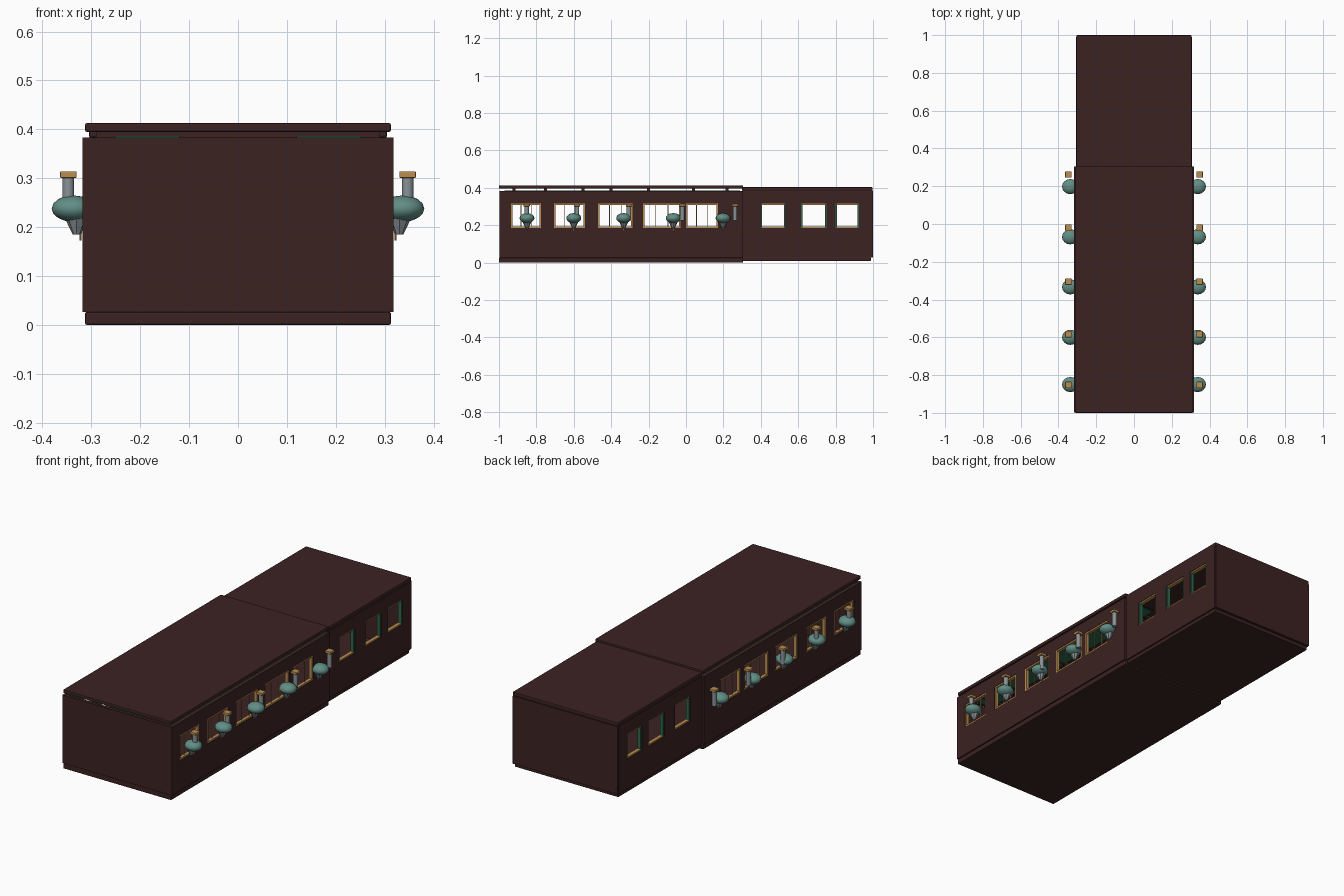
import bpy, math

cube = bpy.data.objects.get("Cube")
if cube:
    bpy.data.objects.remove(cube)


def material(name, colour):
    m = bpy.data.materials.new(name)
    m.use_nodes = True
    m.diffuse_color = (*colour, 1)
    m.node_tree.nodes["Principled BSDF"].inputs["Base Color"].default_value = (*colour, 1)
    return m


BROWN = material("dark brown", (0.045, 0.016, 0.016))
GREEN = material("deep green", (0.025, 0.14, 0.075))
GOLD = material("brass", (0.5, 0.27, 0.08))
TEAL = material("teal grey", (0.12, 0.27, 0.235))
GREY = material("steel grey", (0.25, 0.29, 0.31))


def finish(obj, name, mat):
    obj.name = name
    obj.data.materials.append(mat)
    return obj


def box(name, xs, ys, zs, mat, bevel=0):
    spans = [sorted(s) for s in (xs, ys, zs)]
    bpy.ops.mesh.primitive_cube_add(size=1, location=[sum(s) / 2 for s in spans])
    obj = finish(bpy.context.object, name, mat)
    obj.scale = [s[1] - s[0] for s in spans]
    bpy.ops.object.transform_apply(location=False, rotation=False, scale=True)
    if bevel:
        mod = obj.modifiers.new("soft edges", "BEVEL")
        mod.width, mod.segments = bevel, 2
    return obj


def rod(name, x, y, z0, z1, r0, r1, mat, sides=12):
    bpy.ops.mesh.primitive_cone_add(vertices=sides, radius1=r0, radius2=r1, depth=z1 - z0,
                                    location=(x, y, (z0 + z1) / 2))
    obj = finish(bpy.context.object, name, mat)
    bpy.ops.object.shade_smooth_by_angle(angle=math.radians(35))
    return obj


def pierced_wall(name, xs, ys, zs, sill, head, windows, mat):
    """Side wall made of a lower panel, an upper panel and piers between windows."""
    box(name + "_lower", xs, ys, (zs[0], sill), mat)
    box(name + "_upper", xs, ys, (head, zs[1]), mat)
    edges = [ys[0]] + [y for w in windows for y in w] + [ys[1]]
    for a, b in zip(edges[::2], edges[1::2]):
        box(name + "_pier", xs, (a, b), (sill, head), mat)


def window_frame(name, xs, ys, zs, side_mat, rail_mat, t):
    for y, d in ((ys[0], t), (ys[1], -t)):
        box(name + "_jamb", xs, (y, y + d), zs, side_mat)
    for z, d in ((zs[0], t), (zs[1], -t)):
        box(name + "_rail", xs, (ys[0] + t, ys[1] - t), (z, z + d), rail_mat)


SILL, HEAD = 0.185, 0.315
FRONT_WINDOWS = [(-0.935, -0.775), (-0.705, -0.54), (-0.47, -0.285), (-0.23, -0.03), (0.0, 0.17)]
REAR_WINDOWS = [(0.40, 0.53), (0.615, 0.75), (0.80, 0.925)]

# Front coach: floor, roof, end wall
box("front_floor", (-0.313, 0.313), (-1, 0.305), (0, 0.027), BROWN, 0.004)
box("front_roof", (-0.313, 0.313), (-1, 0.305), (0.395, 0.413), BROWN, 0.004)
box("front_end_wall", (-0.313, 0.313), (-0.998, -0.982), (0.027, 0.383), BROWN)
for x in (-0.12, 0.12):
    box("ceiling_beam", (x * 2.1, x), (-0.97, 0.29), (0.383, 0.386), GREEN)
for y in (-0.92, -0.75, -0.55, -0.40, -0.20, 0.04, 0.22):
    box("roof_rib", (-0.29, 0.29), (y - 0.008, y + 0.008), (0.382, 0.396), BROWN)

# Rear coach: floor, roof, end wall
box("rear_floor", (-0.3, 0.3), (0.3, 0.988), (0.008, 0.028), BROWN, 0.003)
box("rear_roof", (-0.305, 0.305), (0.3, 0.998), (0.383, 0.403), BROWN, 0.004)
box("rear_end_wall", (-0.303, 0.303), (0.98, 1), (0.028, 0.383), BROWN)

for s, side in ((1, "left"), (-1, "right")):
    # Side walls with green inner lining
    pierced_wall(side + "_front_wall", (s * 0.305, s * 0.318), (-0.998, 0.305),
                 (0.027, 0.383), SILL, HEAD, FRONT_WINDOWS, BROWN)
    pierced_wall(side + "_front_lining", (s * 0.297, s * 0.305), (-0.98, 0.3),
                 (0.027, 0.38), SILL, HEAD, FRONT_WINDOWS, GREEN)
    pierced_wall(side + "_rear_wall", (s * 0.293, s * 0.306), (0.305, 0.99),
                 (0.028, 0.383), SILL, HEAD, REAR_WINDOWS, BROWN)
    pierced_wall(side + "_rear_lining", (s * 0.285, s * 0.293), (0.305, 0.98),
                 (0.028, 0.383), SILL, HEAD, REAR_WINDOWS, GREEN)

    # Window frames and slim glazing bars
    for w in FRONT_WINDOWS:
        window_frame(side + "_front_window", (s * 0.299, s * 0.316), w, (SILL, HEAD), GOLD, GOLD, 0.008)
        for k in (0.33, 0.67):
            y = w[0] + k * (w[1] - w[0])
            box(side + "_glazing_bar", (s * 0.304, s * 0.308), (y - 0.002, y + 0.002),
                (SILL, HEAD), GOLD)
    for w in REAR_WINDOWS:
        window_frame(side + "_rear_window", (s * 0.284, s * 0.303), w, (SILL, HEAD), GREEN, GOLD, 0.007)

    # Wall lamps, each chimney a little further back than the last
    for y, chimney_y in ((-0.85, -0.852), (-0.6, -0.583), (-0.333, -0.305), (-0.068, -0.02), (0.198, 0.262)):
        bpy.ops.mesh.primitive_uv_sphere_add(segments=16, ring_count=8, radius=1,
                                             location=(s * 0.337, y, 0.238))
        shade = finish(bpy.context.object, side + "_lamp_body", TEAL)
        shade.scale = (0.044, 0.04, 0.027)
        bpy.ops.object.shade_smooth_by_angle(angle=math.radians(40))
        x = s * 0.347
        rod(side + "_lamp_chimney", x, chimney_y, 0.225, 0.302, 0.012, 0.012, GREY)
        box(side + "_lamp_cap", (x - 0.017, x + 0.017), (chimney_y - 0.017, chimney_y + 0.017),
            (0.301, 0.314), GOLD, 0.002)
        rod(side + "_lamp_base", s * 0.33, y, 0.185, 0.218, 0.008, 0.024, GREY, 8)
        rod(side + "_lamp_pin", s * 0.322, y, 0.173, 0.19, 0.002, 0.003, GOLD, 6)
